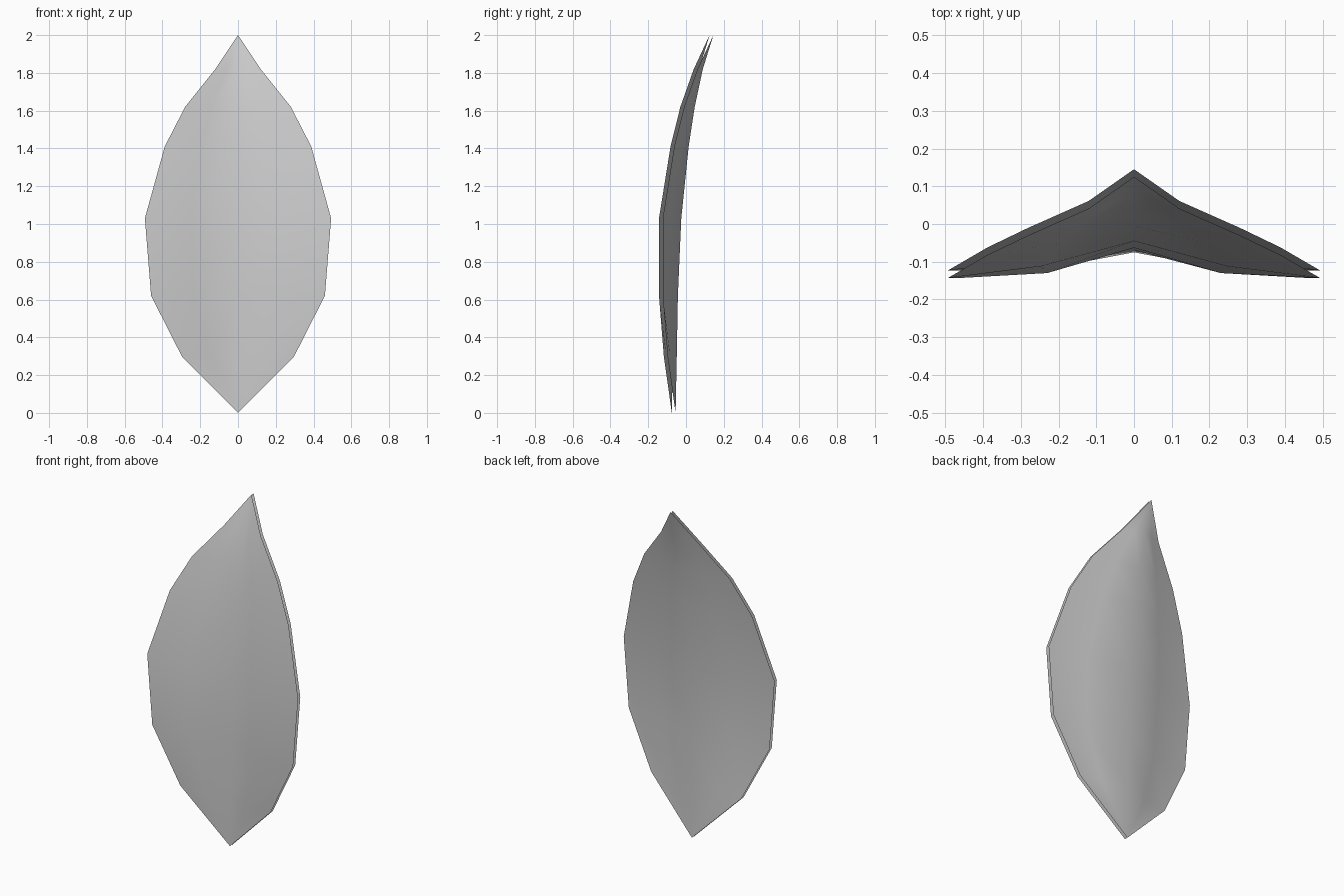
import bpy
import bmesh

cube = bpy.data.objects.get("Cube")
if cube:
    bpy.data.objects.remove(cube)

# Leaf colour
grey = bpy.data.materials.new("light_grey")
grey.use_nodes = True
colour = (0.6, 0.6, 0.6, 1)
grey.diffuse_color = colour
grey.node_tree.nodes["Principled BSDF"].inputs["Base Color"].default_value = colour

# Cross-sections: height, half width, then depth at midrib, mid-blade and edge
BASE = (0, -0.075, 0)
TIP = (0, 0.125, 2)
ROWS = [
    (0.295, 0.295, -0.069, -0.103, -0.117),
    (0.62, 0.46, -0.063, -0.130, -0.143),
    (1.03, 0.493, -0.045, -0.112, -0.143),
    (1.41, 0.388, -0.006, -0.049, -0.082),
    (1.62, 0.28, 0.026, -0.003, -0.030),
    (1.82, 0.12, 0.069, 0.055, 0.041),
]
GAP = 0.02


def leaf_sheet(name, offset, facing_back):
    """One curved blade surface, pointed at both ends."""
    bm = bmesh.new()

    def vert(x, y, z):
        return bm.verts.new((x, y + offset, z))

    rows = []
    for z, half, rib, mid, edge in ROWS:
        depths = (edge, mid, rib, mid, edge)
        rows.append([vert(half * (i - 2) / 2, y, z) for i, y in enumerate(depths)])
    base, tip = vert(*BASE), vert(*TIP)
    for i in range(4):
        bm.faces.new((base, rows[0][i + 1], rows[0][i]))
        for low, high in zip(rows, rows[1:]):
            bm.faces.new((low[i], low[i + 1], high[i + 1], high[i]))
        bm.faces.new((rows[-1][i], rows[-1][i + 1], tip))
    if facing_back:
        bmesh.ops.reverse_faces(bm, faces=bm.faces[:])
    for face in bm.faces:
        face.smooth = True
    mesh = bpy.data.meshes.new(name)
    bm.to_mesh(mesh)
    bm.free()
    mesh.materials.append(grey)
    obj = bpy.data.objects.new(name, mesh)
    bpy.context.collection.objects.link(obj)
    return obj


# Front and back surfaces of the leaf
leaf_sheet("leaf_front", 0, False)
leaf_sheet("leaf_back", GAP, True)
